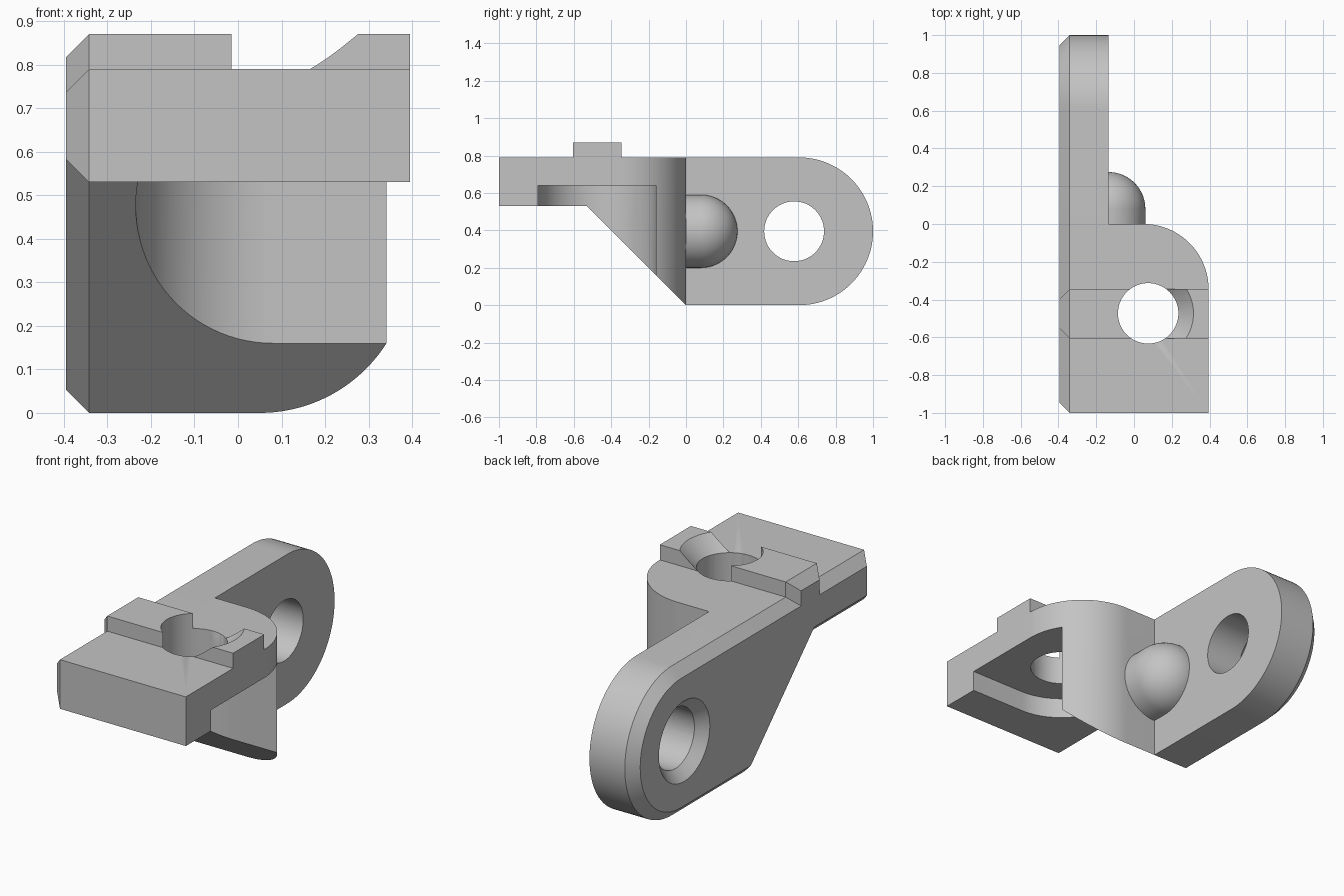
import bpy, bmesh
from math import sin, cos, pi
from mathutils import Vector

if "Cube" in bpy.data.objects:
    bpy.data.objects.remove(bpy.data.objects["Cube"], do_unlink=True)

HALF = 0.395        # half width of the part, also the lug radius
PLATE = -0.135      # inner face of the mounting plate
BEVEL = 0.053
HOLE = 0.16
TOP = 0.79
LUG = (0.578, HALF)       # lug hole centre (y, z)
BORE = (0.075, -0.473)    # vertical bore centre (x, y)

grey = bpy.data.materials.new("light grey")
grey.use_nodes = True
grey.diffuse_color = (0.55, 0.55, 0.55, 1)
grey.node_tree.nodes["Principled BSDF"].inputs["Base Color"].default_value = grey.diffuse_color


def arc(cx, cy, r, a0, a1, n):
    return [(cx + r * cos(a0 + (a1 - a0) * i / n), cy + r * sin(a0 + (a1 - a0) * i / n))
            for i in range(n + 1)]


def circle(cx, cy, r, n=64):
    return arc(cx, cy, r, 0, 2 * pi, n)[:-1]


def loft(name, axis, sections):
    """Skin a closed solid through (position, outline) sections along an axis."""
    place = {"x": lambda p, t: (t, p[0], p[1]),
             "y": lambda p, t: (p[0], t, p[1]),
             "z": lambda p, t: (p[0], p[1], t)}[axis]
    bm = bmesh.new()
    rings = [[bm.verts.new(place(p, t)) for p in pts] for t, pts in sections]
    for a, b in zip(rings, rings[1:]):
        for i in range(len(a)):
            j = (i + 1) % len(a)
            bm.faces.new((a[i], a[j], b[j], b[i]))
    bm.faces.new(rings[0])
    bm.faces.new(rings[-1])
    bmesh.ops.recalc_face_normals(bm, faces=bm.faces)
    mesh = bpy.data.meshes.new(name)
    bm.to_mesh(mesh)
    bm.free()
    mesh.materials.append(grey)
    ob = bpy.data.objects.new(name, mesh)
    bpy.context.collection.objects.link(ob)
    return ob


def inset(points, d):
    """Mitred inset of a counter-clockwise outline."""
    pts = [Vector(p) for p in points]
    out = []
    for i, p in enumerate(pts):
        e1 = (p - pts[i - 1]).normalized()
        e2 = (pts[(i + 1) % len(pts)] - p).normalized()
        n1, n2 = Vector((-e1.y, e1.x)), Vector((-e2.y, e2.x))
        out.append(p + (n1 + n2) * d / (1 + n1.dot(n2)))
    return out


def combine(target, tool, operation):
    mod = target.modifiers.new(tool.name, "BOOLEAN")
    mod.operation = operation
    mod.solver = "EXACT"
    mod.object = tool
    bpy.context.view_layer.objects.active = target
    bpy.ops.object.modifier_apply(modifier=mod.name)
    bpy.data.objects.remove(tool, do_unlink=True)


# Side outline: front block, sloped underside, round lug and top rib
side = [(-1, 0.53), (-0.53, 0.53), (0, 0)]
side += arc(1 - HALF, HALF, HALF, -pi / 2, pi / 2, 48)
side += [(-0.345, TOP), (-0.345, 0.87), (-0.605, 0.87), (-0.605, TOP), (-1, TOP)]
bracket = loft("bracket", "x", [(-HALF, inset(side, BEVEL)), (-HALF + BEVEL, side), (0.6, side)])

# Plan outline: long plate with a rounded block
plan = [(-0.7, -1.2), (HALF, -1.2)] + arc(0.05, -0.345, 0.345, 0, pi / 2, 32)
plan += [(PLATE, 0), (PLATE, 1.2), (-0.7, 1.2)]
combine(bracket, loft("plan_shape", "z", [(-0.5, plan), (1.5, plan)]), "INTERSECT")

# Round-ended pocket under the block
slot = arc(0.08, -0.475, 0.315, pi / 2, 1.5 * pi, 48) + [(0.8, -0.79), (0.8, -0.16)]
combine(bracket, loft("pocket", "z", [(-0.5, slot), (0.64, slot)]), "DIFFERENCE")

# Vertical bore with a half countersink through the rib
bore = circle(*BORE, HOLE)
combine(bracket, loft("bore", "z", [(0.2, bore), (1.2, bore)]), "DIFFERENCE")
flare = [(TOP + d, arc(*BORE, HOLE + d, -pi / 2, pi / 2, 32)) for d in (-0.02, 0.1)]
combine(bracket, loft("half_countersink", "z", flare), "DIFFERENCE")

# Lug hole, countersunk on the outer face
lug = circle(*LUG, HOLE)
combine(bracket, loft("lug_hole", "x", [(-0.8, lug), (0.3, lug)]), "DIFFERENCE")
sink = [(BEVEL - HALF - d, circle(*LUG, HOLE + d)) for d in (-0.02, 0.1)]
combine(bracket, loft("lug_countersink", "x", sink), "DIFFERENCE")

# Domed boss in the corner between plate and block
R = 0.195
dome = [(-0.08, circle(PLATE, HALF, R))]
dome += [(0.08 + R * sin(a), circle(PLATE, HALF, R * cos(a)))
         for a in (i * pi / 2 / 20.1 for i in range(21))]
combine(bracket, loft("boss", "y", dome), "UNION")

bpy.ops.object.select_all(action="DESELECT")
bracket.select_set(True)
bpy.context.view_layer.objects.active = bracket
bpy.ops.object.shade_smooth_by_angle(angle=pi / 6)
